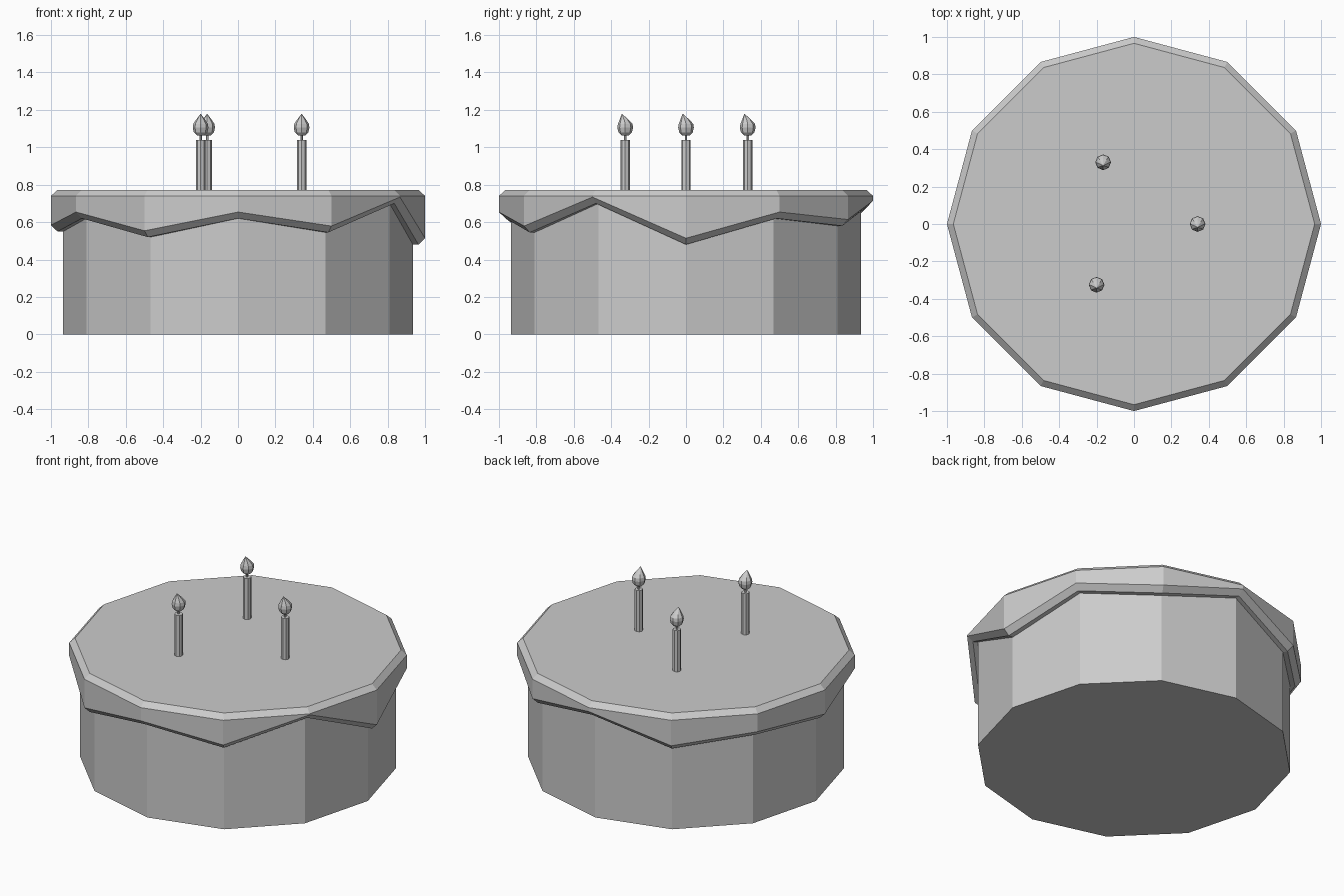
import bpy, bmesh
from math import cos, sin, pi

if "Cube" in bpy.data.objects:
    bpy.data.objects.remove(bpy.data.objects["Cube"])


def ring(bm, radius, z, sides, centre=(0, 0)):
    # z may be one height or one height per corner
    return [bm.verts.new((centre[0] + radius * cos(2 * pi * i / sides),
                          centre[1] + radius * sin(2 * pi * i / sides),
                          z[i] if isinstance(z, list) else z)) for i in range(sides)]


def loft(name, rings, sides, cap_bottom=True, cap_top=True, tip=None):
    # rings run from bottom to top: (radius, z, centre)
    bm = bmesh.new()
    loops = [ring(bm, r, z, sides, c) for r, z, c in rings]
    for a, b in zip(loops, loops[1:]):
        for i in range(sides):
            j = (i + 1) % sides
            bm.faces.new((a[i], a[j], b[j], b[i]))
    if cap_bottom:
        bm.faces.new(loops[0][::-1])
    if tip:
        t = bm.verts.new(tip)
        for i in range(sides):
            bm.faces.new((loops[-1][i], loops[-1][(i + 1) % sides], t))
    elif cap_top:
        bm.faces.new(loops[-1])
    mesh = bpy.data.meshes.new(name)
    bm.to_mesh(mesh)
    bm.free()
    obj = bpy.data.objects.new(name, mesh)
    bpy.context.collection.objects.link(obj)
    return obj


O = (0, 0)

# Sponge body
loft("cake_body", [(0.935, 0, O), (0.935, 0.74, O)], 12)

# Icing with a zigzag lower edge and chamfered rims (heights from +x, anticlockwise)
drip = [0.48, 0.62, 0.58, 0.68, 0.54, 0.59, 0.55, 0.62, 0.52, 0.62, 0.545, 0.70]
outer = [z + 0.034 for z in drip]
loft("icing", [(0.93, drip, O), (0.965, drip, O), (1.0, outer, O),
               (1.0, 0.74, O), (0.966, 0.772, O)], 12, cap_bottom=False)

# Candles, wicks and flames whose tips lean to the front
for n, (x, y) in enumerate([(0.34, 0), (-0.165, 0.33), (-0.2, -0.325)], 1):
    c = (x, y)
    loft(f"candle_{n}", [(0.025, 0.76, c), (0.025, 1.04, c)], 8)
    loft(f"wick_{n}", [(0.007, 1.03, c), (0.007, 1.08, c)], 6)
    loft(f"flame_{n}", [(0.018, 1.062, c), (0.036, 1.08, c), (0.042, 1.105, c),
                        (0.039, 1.125, c), (0.026, 1.145, (x, y - 0.005))], 8,
         tip=(x, y - 0.018, 1.18))
